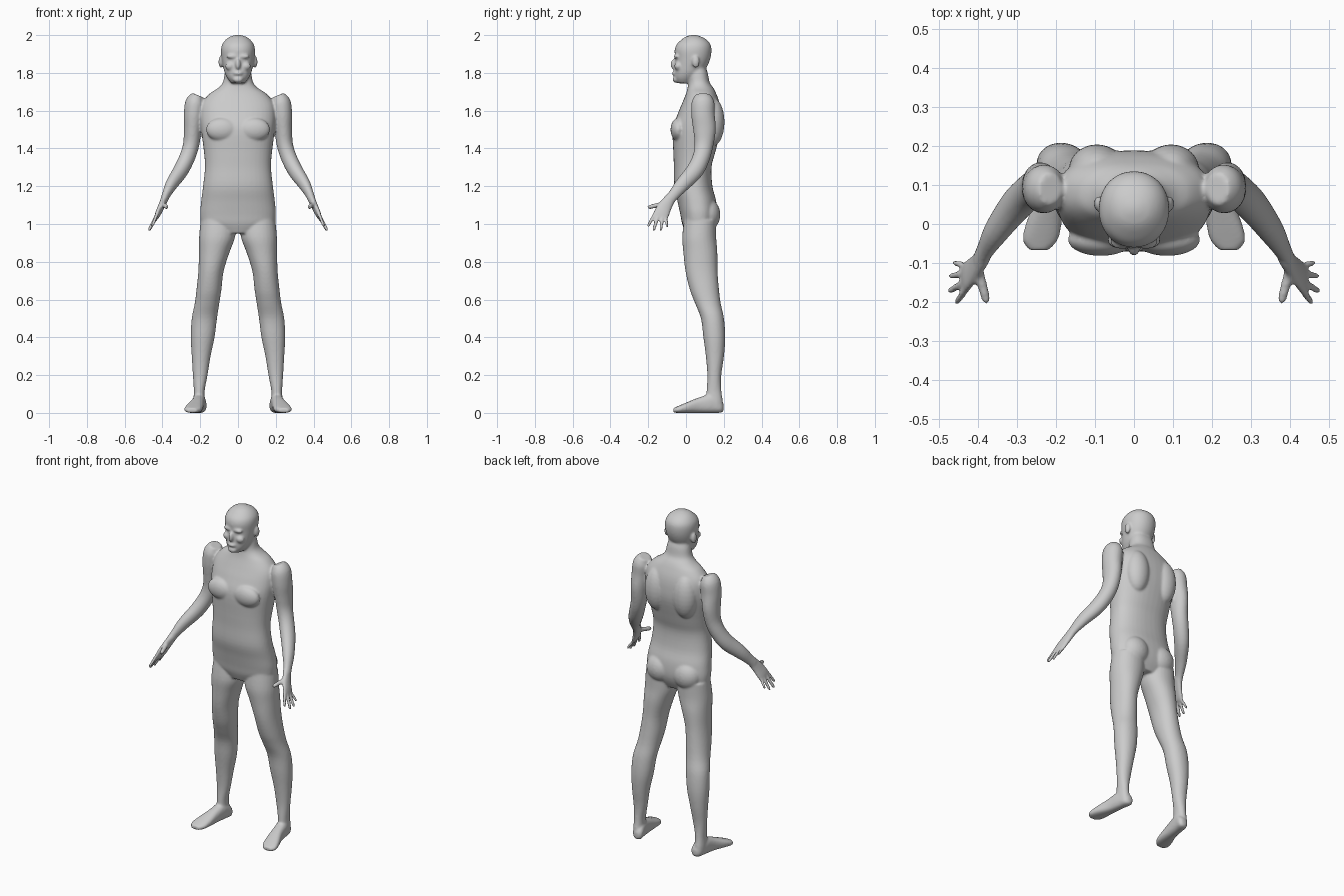
import bpy, bmesh, math
from mathutils import Vector, Matrix

bm = bmesh.new()          # right half (x > 0) plus central forms, mirrored and fused later


def spline(rows, steps=4):
    """Catmull-Rom interpolation of number rows."""
    out = []
    for i in range(len(rows) - 1):
        a, b = rows[max(i - 1, 0)], rows[i]
        c, d = rows[i + 1], rows[min(i + 2, len(rows) - 1)]
        for k in range(steps):
            t = k / steps
            out.append([0.5 * (2 * q + (r - p) * t + (2 * p - 5 * q + 4 * r - s) * t * t
                               + (3 * q - p - 3 * r + s) * t ** 3)
                        for p, q, r, s in zip(a, b, c, d)])
    out.append(list(rows[-1]))
    return out


def loft(rows, axes=None, power=2.0, sides=28):
    """Closed tube through rows of x, y, z, radius_u, radius_v."""
    rows = spline(rows)
    rings = []
    for i, (x, y, z, ru, rv) in enumerate(rows):
        if axes:
            u, v = Vector(axes[0]), Vector(axes[1])
        else:
            t = (Vector(rows[min(i + 1, len(rows) - 1)][:3])
                 - Vector(rows[max(i - 1, 0)][:3])).normalized()
            u = Vector((1, 0, 0))
            u = (u - t * u.dot(t)).normalized()
            v = t.cross(u)
        ring = []
        for k in range(sides):
            a = 2 * math.pi * k / sides
            c, s = math.cos(a), math.sin(a)
            c = math.copysign(abs(c) ** (2 / power), c)
            s = math.copysign(abs(s) ** (2 / power), s)
            ring.append(bm.verts.new(Vector((x, y, z)) + u * ru * c + v * rv * s))
        rings.append(ring)
    for r0, r1 in zip(rings, rings[1:]):
        for k in range(sides):
            j = (k + 1) % sides
            bm.faces.new((r0[k], r0[j], r1[j], r1[k]))
    bm.faces.new(rings[0][::-1])
    bm.faces.new(rings[-1])


def stack(rows, power):
    """Horizontal sections of z, half width, front y, back y."""
    loft([(0, (f + b) / 2, z, w, (b - f) / 2) for z, w, f, b in rows],
         ((1, 0, 0), (0, 1, 0)), power, 40)


def blob(center, radii):
    bmesh.ops.create_uvsphere(bm, u_segments=24, v_segments=14, radius=1,
                              matrix=Matrix.Translation(center) @ Matrix.Diagonal((*radii, 1)))


# torso and neck
stack([(.95, .10, .00, .13), (1.0, .185, -.02, .155), (1.05, .20, -.03, .165),
       (1.12, .195, -.045, .16), (1.2, .185, -.063, .14), (1.3, .175, -.064, .135),
       (1.38, .18, -.067, .155), (1.5, .195, -.07, .185), (1.58, .20, -.045, .187),
       (1.64, .19, -.02, .178), (1.69, .15, .0, .16), (1.72, .105, .008, .145),
       (1.75, .08, .012, .125), (1.8, .07, .01, .115), (1.84, .06, .01, .10)], 2.3)

# chest, back and buttock muscles
blob((.085, -.04, 1.50), (.085, .042, .062))
blob((.095, .14, 1.54), (.072, .064, .13))
blob((.09, .112, 1.05), (.085, .07, .085))

# head
stack([(1.745, .035, -.045, .03), (1.77, .055, -.06, .06), (1.80, .07, -.063, .09),
       (1.84, .08, -.06, .115), (1.88, .087, -.058, .13), (1.92, .09, -.06, .135),
       (1.95, .084, -.05, .13), (1.975, .066, -.025, .11), (1.992, .042, .0, .08),
       (2.001, .012, .03, .05)], 2.1)

# nose, brow, cheek, lips, chin and ear
blob((0, -.064, 1.845), (.014, .018, .03))
blob((.03, -.05, 1.887), (.032, .015, .012))
blob((.042, -.042, 1.835), (.026, .02, .022))
blob((0, -.06, 1.797), (.026, .015, .012))
blob((0, -.052, 1.765), (.028, .02, .018))
blob((.091, .052, 1.858), (.012, .02, .032))

# leg
loft([(.105, .075, 1.02, .093, .085), (.111, .07, .93, .095, .09),
      (.126, .076, .85, .081, .09), (.143, .082, .75, .067, .085),
      (.154, .098, .65, .066, .077), (.164, .116, .58, .065, .068),
      (.178, .14, .50, .067, .061), (.187, .15, .40, .063, .058),
      (.195, .153, .30, .05, .048), (.20, .15, .20, .039, .037),
      (.205, .148, .12, .029, .039), (.206, .15, .06, .03, .045),
      (.204, .15, .02, .03, .045)], ((1, 0, 0), (0, 1, 0)), 2.1)

# foot
loft([(.195, .20, .03, .012, .016), (.197, .185, .035, .03, .034),
      (.205, .14, .05, .034, .05), (.215, .07, .041, .036, .041),
      (.231, .0, .027, .046, .027), (.24, -.042, .018, .045, .018),
      (.243, -.067, .013, .026, .012)], ((1, 0, 0), (0, 0, 1)), 2.5)

# shoulder and arm
loft([(.213, .09, 1.682, .032, .04), (.226, .09, 1.645, .052, .06),
      (.234, .09, 1.58, .053, .062), (.24, .098, 1.50, .047, .06),
      (.248, .095, 1.42, .043, .05), (.27, .08, 1.35, .042, .046),
      (.305, .045, 1.28, .04, .046), (.352, -.018, 1.21, .032, .039),
      (.38, -.065, 1.155, .022, .03), (.392, -.09, 1.125, .02, .03)])

# palm
loft([(.385, -.08, 1.14, .02, .029), (.405, -.11, 1.095, .017, .037),
      (.424, -.13, 1.055, .014, .043), (.433, -.138, 1.035, .01, .04)])

# fingers from index to little, then thumb
for base, tip, r in (((.428, -.165, 1.055), (.456, -.203, .985), .0095),
                     ((.431, -.147, 1.045), (.474, -.173, .963), .01),
                     ((.433, -.126, 1.035), (.472, -.134, .963), .0095),
                     ((.431, -.106, 1.03), (.464, -.098, .982), .0085),
                     ((.396, -.125, 1.105), (.376, -.203, 1.088), .013)):
    b, t = Vector(base), Vector(tip)
    back = b + (b - t) * .25
    loft([(*back, r, r), (*b.lerp(t, .5), r, r), (*b.lerp(t, .9), r * .85, r * .85),
          (*t, r * .4, r * .4)], sides=12)

bmesh.ops.recalc_face_normals(bm, faces=bm.faces)
mesh = bpy.data.meshes.new("body")
bm.to_mesh(mesh)
bm.free()
body = bpy.data.objects.new("body", mesh)
bpy.context.collection.objects.link(body)

# single grey skin
skin = bpy.data.materials.new("light grey")
skin.diffuse_color = (.6, .6, .6, 1)
mesh.materials.append(skin)

# mirror, fuse all forms into one skin, and soften the seams
mir = body.modifiers.new("mirror", 'MIRROR')
mir.use_mirror_merge = False
fuse = body.modifiers.new("fuse", 'REMESH')
fuse.mode = 'VOXEL'
fuse.voxel_size = .006
fuse.use_smooth_shade = True
soft = body.modifiers.new("soften", 'SMOOTH')
soft.factor = .5
soft.iterations = 8
